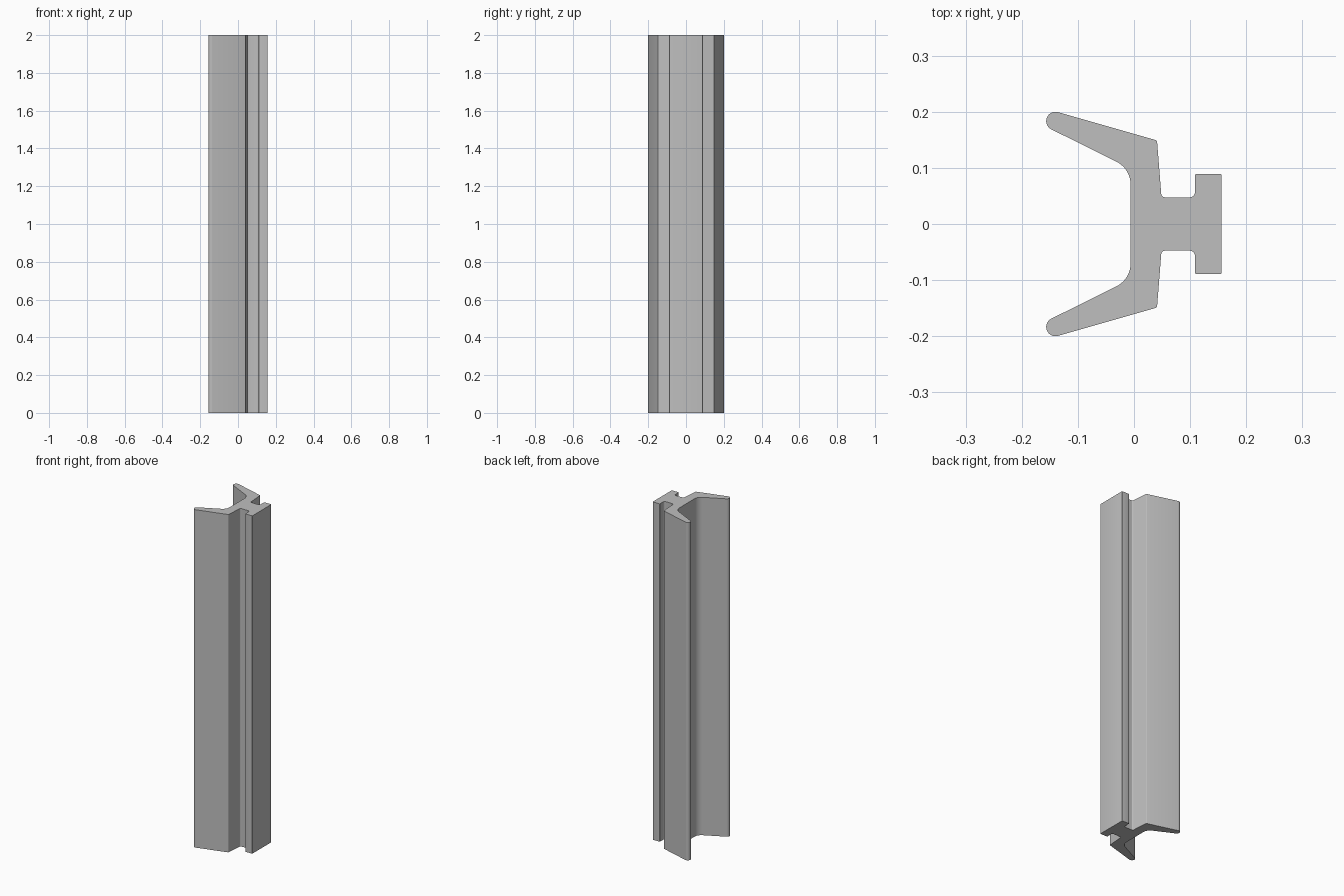
import bpy
import bmesh
from math import cos, sin, tan, radians
from mathutils import Vector

HEIGHT = 2.0

cube = bpy.data.objects.get("Cube")
if cube:
    bpy.data.objects.remove(cube, do_unlink=True)


def arc(center, radius, start, end, steps):
    """Points along an arc, angles in degrees."""
    angles = [radians(start + (end - start) * i / steps) for i in range(steps + 1)]
    return [Vector((center[0] + radius * cos(a), center[1] + radius * sin(a))) for a in angles]


def fillet(before, corner, after, radius, steps):
    """Round one corner of the outline."""
    a, c, b = Vector(before), Vector(corner), Vector(after)
    u, v = (a - c).normalized(), (b - c).normalized()
    half = u.angle(v) / 2
    reach = radius / tan(half)
    center = c + (u + v).normalized() * radius / sin(half)
    p, q = c + u * reach - center, c + v * reach - center
    sweep = p.angle(q)
    return [center + (p * sin((1 - t) * sweep) + q * sin(t * sweep)) / sin(sweep)
            for t in (i / steps for i in range(steps + 1))]


# Rounded tip of the flared arm
tip = arc((-0.14, 0.1835), 0.0165, 73.9, 243.4, 14)

# Upper half of the cross-section: x, y, corner radius, arc steps
corners = [
    (0.156, 0.0, 0, 0),
    (0.156, 0.0895, 0.003, 4),     # rail head
    (0.109, 0.0895, 0.003, 4),
    (0.109, 0.0475, 0.01, 6),      # web
    (0.049, 0.0475, 0.007, 6),
    (0.041, 0.149, 0.005, 4),      # shoulder
    *[(p.x, p.y, 0, 0) for p in tip],
    (-0.006, 0.0985, 0.046, 14),   # inner channel
    (-0.006, 0.0, 0, 0),
]
half = []
for i, (x, y, radius, steps) in enumerate(corners):
    if radius:
        half += fillet(corners[i - 1][:2], (x, y), corners[i + 1][:2], radius, steps)
    else:
        half.append(Vector((x, y)))

# Mirror the half outline, dropping the points on the centre line
outline = half[1:-1] + [Vector((p.x, -p.y)) for p in reversed(half[1:-1])]

# Extrude the section upwards
bm = bmesh.new()
base = bm.faces.new([bm.verts.new((p.x, p.y, 0)) for p in outline])
top = bmesh.ops.extrude_face_region(bm, geom=[base], use_keep_orig=True)["geom"]
bmesh.ops.translate(bm, vec=(0, 0, HEIGHT),
                    verts=[g for g in top if isinstance(g, bmesh.types.BMVert)])
bmesh.ops.recalc_face_normals(bm, faces=bm.faces[:])
mesh = bpy.data.meshes.new("extruded_profile")
bm.to_mesh(mesh)
bm.free()
profile = bpy.data.objects.new("extruded_profile", mesh)
bpy.context.collection.objects.link(profile)

# Plain grey material
grey = bpy.data.materials.new("light_grey")
grey.use_nodes = True
color = (0.52, 0.52, 0.52, 1)
grey.diffuse_color = color
grey.node_tree.nodes["Principled BSDF"].inputs["Base Color"].default_value = color
mesh.materials.append(grey)

# Smooth the rounded corners, keep the edges sharp
bpy.ops.object.select_all(action="DESELECT")
profile.select_set(True)
bpy.context.view_layer.objects.active = profile
bpy.ops.object.shade_smooth_by_angle(angle=radians(30))
